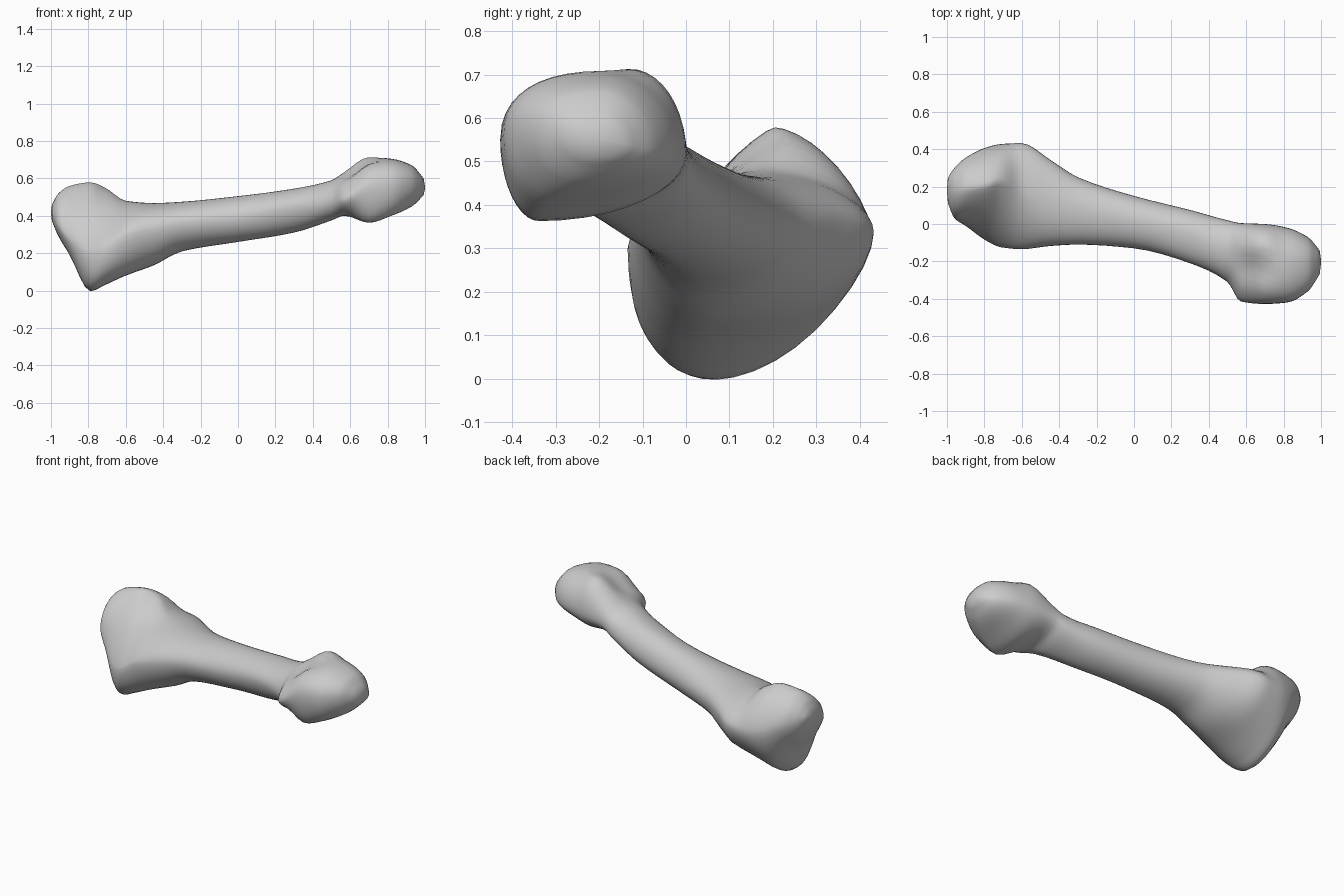
import bpy, bmesh, math

if "Cube" in bpy.data.objects:
    bpy.data.objects.remove(bpy.data.objects["Cube"])

# Cross-sections along the bone: x, then (y, z) of the front, back, top and bottom extremes
STATIONS = [
    (-0.995, 0.11, 0.41, 0.25, 0.43, 0.18, 0.46, 0.18, 0.37),
    (-0.96, 0.03, 0.35, 0.30, 0.41, 0.18, 0.52, 0.17, 0.29),
    (-0.90, -0.01, 0.28, 0.355, 0.39, 0.19, 0.56, 0.13, 0.19),
    (-0.79, -0.09, 0.20, 0.41, 0.34, 0.205, 0.579, 0.07, -0.004),
    (-0.71, -0.125, 0.23, 0.428, 0.33, 0.23, 0.55, 0.06, 0.03),
    (-0.60, -0.135, 0.30, 0.433, 0.34, 0.17, 0.48, 0.05, 0.08),
    (-0.45, -0.118, 0.33, 0.345, 0.36, 0.12, 0.468, 0.06, 0.135),
    (-0.30, -0.11, 0.36, 0.25, 0.36, 0.08, 0.475, 0.05, 0.21),
    (0.00, -0.13, 0.39, 0.15, 0.38, 0.02, 0.505, 0.00, 0.26),
    (0.30, -0.21, 0.45, 0.075, 0.42, -0.05, 0.545, -0.08, 0.31),
    (0.50, -0.31, 0.47, 0.02, 0.47, -0.13, 0.59, -0.17, 0.375),
    (0.57, -0.415, 0.49, 0.005, 0.50, -0.13, 0.635, -0.24, 0.40),
    (0.70, -0.428, 0.55, 0.00, 0.52, -0.13, 0.714, -0.34, 0.362),
    (0.82, -0.42, 0.56, -0.02, 0.53, -0.20, 0.705, -0.32, 0.40),
    (0.93, -0.36, 0.57, -0.07, 0.53, -0.20, 0.67, -0.24, 0.45),
    (0.993, -0.27, 0.56, -0.14, 0.54, -0.20, 0.60, -0.20, 0.51),
]
SIDES = 40
STEPS = 4


def smooth_stations():
    """Hermite interpolation between stations, with slopes limited to avoid overshoot."""
    n = len(STATIONS)

    def slope(i, k):
        if i in (0, n - 1):
            return 0.0
        a, b, c = (STATIONS[j] for j in (i - 1, i, i + 1))
        s0 = (b[k] - a[k]) / (b[0] - a[0])
        s1 = (c[k] - b[k]) / (c[0] - b[0])
        return 0.0 if s0 * s1 <= 0 else 2 * s0 * s1 / (s0 + s1)

    out = []
    for i in range(n - 1):
        a, b = STATIONS[i], STATIONS[i + 1]
        h = b[0] - a[0]
        for s in range(STEPS):
            t = s / STEPS
            row = [a[0] + h * t]
            for k in range(1, 9):
                m0, m1 = slope(i, k) * h, slope(i + 1, k) * h
                if i == 0:
                    m0 = b[k] - a[k]
                if i == n - 2:
                    m1 = b[k] - a[k]
                row.append((2*t**3 - 3*t*t + 1) * a[k] + (t**3 - 2*t*t + t) * m0
                           + (3*t*t - 2*t**3) * b[k] + (t**3 - t*t) * m1)
            out.append(row)
    out.append(list(STATIONS[-1]))
    return out


def bump(x, centre, width):
    """Smooth hump from 0 to 1 around a position along the bone."""
    d = min(1, abs(x - centre) / width)
    return (1 - d * d) ** 2


def ring(row):
    """Four joined superellipse quarters through the extremes of one section."""
    x, yf, zf, yb, zb, yt, zt, yl, zl = row
    wide = bump(x, -0.75, 0.3)                   # knobbly lower end
    neck = bump(x, 0.6, 0.14)                    # narrowing behind the upper front lobe
    boxy = max(0, min(1, (x - 0.5) / 0.15))      # rounded upper end
    power = {
        ("front", "top"): 1 + 0.6 * wide - 0.15 * boxy + 0.3 * neck,
        ("back", "top"): 1 + 0.25 * wide,
        ("front", "low"): 1.05 - 0.2 * wide - 0.05 * boxy + 0.15 * neck,
        ("back", "low"): 1 + 0.17 * wide,
    }
    pts = []
    for i in range(SIDES):
        a = 2 * math.pi * i / SIDES
        c, s = math.cos(a), math.sin(a)
        ym, zm = (yt, zt) if s >= 0 else (yl, zl)
        ys, zs = (yb, zb) if c >= 0 else (yf, zf)
        p = power["back" if c >= 0 else "front", "top" if s >= 0 else "low"]
        y = ym + (ys - ym) * abs(c) ** p
        z = zs + (zm - zs) * abs(s) ** p
        if s > 0:                                # valley between crest and front lobe
            z -= 0.035 * bump(x, 0.65, 0.14) * bump(y, -0.24, 0.11)
        pts.append((x, y, z))
    return pts


# Bone: lofted shaft with both swollen ends
bm = bmesh.new()
rings = [[bm.verts.new(p) for p in ring(r)] for r in smooth_stations()]
for a, b in zip(rings, rings[1:]):
    for i in range(SIDES):
        j = (i + 1) % SIDES
        bm.faces.new((a[i], a[j], b[j], b[i]))
for loop, tip in ((rings[0], (-1.002, 0.18, 0.42)), (rings[-1], (1.003, -0.2, 0.55))):
    v = bm.verts.new(tip)
    for i in range(SIDES):
        bm.faces.new((loop[i], loop[(i + 1) % SIDES], v))
bmesh.ops.recalc_face_normals(bm, faces=bm.faces[:])
mesh = bpy.data.meshes.new("bone")
bm.to_mesh(mesh)
bm.free()
bone = bpy.data.objects.new("bone", mesh)
bpy.context.collection.objects.link(bone)

# Plain grey colour
grey = bpy.data.materials.new("grey")
grey.diffuse_color = (0.6, 0.6, 0.6, 1)
grey.use_nodes = True
grey.node_tree.nodes["Principled BSDF"].inputs["Base Color"].default_value = grey.diffuse_color
mesh.materials.append(grey)

# Soften the seams between quarters
relax = bone.modifiers.new("relax", 'SMOOTH')
relax.factor = 0.4
relax.iterations = 1
bpy.context.view_layer.objects.active = bone
bone.select_set(True)
bpy.ops.object.shade_smooth_by_angle(angle=math.radians(50))
